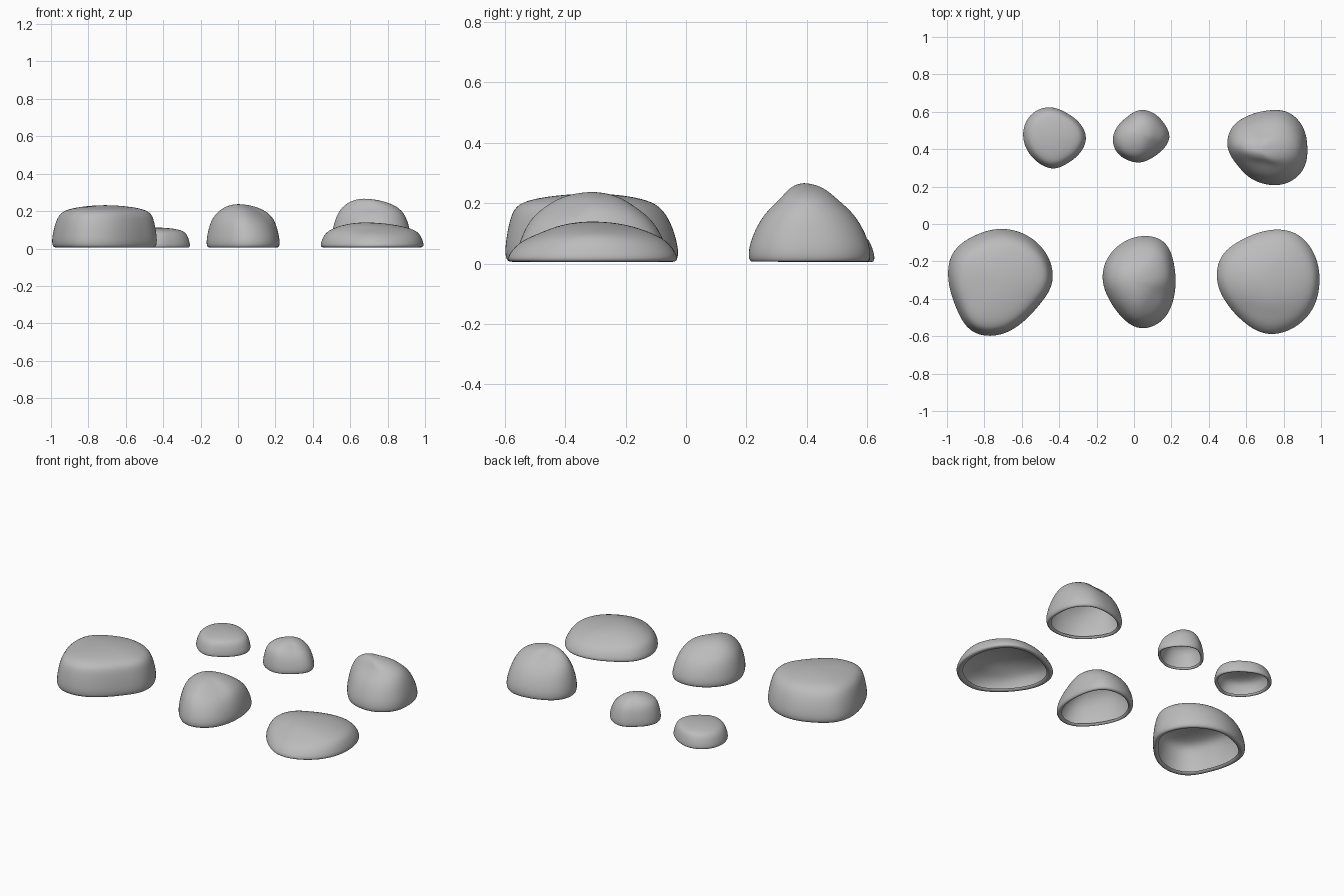
import bpy, math
from mathutils import Vector

cube = bpy.data.objects.get("Cube")
if cube:
    bpy.data.objects.remove(cube, do_unlink=True)

stone = bpy.data.materials.new("stone grey")
stone.use_nodes = True
grey = (0.5, 0.5, 0.5, 1)
stone.diffuse_color = grey
stone.node_tree.nodes["Principled BSDF"].inputs["Base Color"].default_value = grey

STEPS = 24


def smooth_ring(values):
    """Resample values around a closed ring with a Catmull-Rom spline."""
    count, out = len(values), []
    for k in range(STEPS):
        i, t = divmod(k * count / STEPS, 1)
        a, b, c, d = (values[(int(i) + j) % count] for j in (-1, 0, 1, 2))
        out.append(b + t / 2 * (c - a + t * (2*a - 5*b + 4*c - d + t * (3*(b - c) + d - a))))
    return out


# wall rows: blend from footprint to shoulder, fraction of shoulder height
WALL = [(0.0, 0.16), (0.12, 0.42), (0.46, 0.77), (1.0, 1.0)]
# cap rows: share of shoulder size, rise toward the peak
CAP = [(0.68, 0.6), (0.34, 0.9)]


def make_rock(name, centre, footprint, shoulder, shoulder_z, peak):
    """Hollow stone: rolled rim, wall up to a shoulder, cap up to a peak."""
    radii = [r / 100 for r in smooth_ring(footprint)]
    share = [s / 100 for s in smooth_ring(shoulder)]
    rings = []

    def add_ring(scale, z, shift=0.0):
        ring = []
        for k in range(STEPS):
            a = math.tau * k / STEPS
            r = radii[k] * scale(share[k])
            ring.append(Vector((centre[0] + r * math.cos(a) + peak[0] * shift,
                                centre[1] + r * math.sin(a) + peak[1] * shift, z)))
        rings.append(ring)

    # rim rolled inward around the open underside
    add_ring(lambda s: 0.86, 0.016)
    add_ring(lambda s: 0.9, 0.006)
    add_ring(lambda s: 0.97, 0.005)
    for blend, h in WALL:
        add_ring(lambda s: 1 + (s - 1) * blend, shoulder_z * h)
    for size, rise in CAP:
        add_ring(lambda s: s * size, shoulder_z + (peak[2] - shoulder_z) * rise, 1 - size)

    verts = [v for ring in rings for v in ring]
    verts.append(Vector((centre[0] + peak[0], centre[1] + peak[1], peak[2])))
    faces = []
    for j in range(len(rings)):
        for k in range(STEPS):
            a, b = j * STEPS + k, j * STEPS + (k + 1) % STEPS
            if j < len(rings) - 1:
                faces.append((a, b, b + STEPS, a + STEPS))
            else:
                faces.append((a, b, len(verts) - 1))

    mesh = bpy.data.meshes.new(name)
    mesh.from_pydata(verts, [], faces)
    mesh.materials.append(stone)
    mesh.shade_smooth()
    rock = bpy.data.objects.new(name, mesh)
    bpy.context.collection.objects.link(rock)
    rock.modifiers.new("soften", "SUBSURF").levels = 2
    rock.modifiers["soften"].render_levels = 2


# footprint radii and shoulder percentages run anticlockwise from +x
make_rock("broad_block_rock", (-0.71, -0.31),
          [28, 29, 29, 29, 29, 31, 28.5, 28, 31.5, 28.5, 24.5, 24],
          [87, 84, 78, 74, 74, 78, 82, 84, 86, 86, 86, 87], 0.2, (0, 0, 0.232))
make_rock("middle_wedge_rock", (0.03, -0.31),
          [19.5, 21.3, 26, 25, 23, 21.5, 20, 19, 21, 25.5, 24.5, 21],
          [72, 72, 62, 58, 64, 72, 76, 76, 72, 66, 54, 56], 0.185, (-0.03, 0, 0.238))
make_rock("flat_rock", (0.71, -0.31),
          [28.6, 30, 31, 28, 26.5, 28.5, 27, 24.5, 25, 28.5, 29, 29],
          [84, 78, 72, 70, 72, 78, 82, 78, 68, 62, 66, 76], 0.1, (-0.03, 0, 0.14))
make_rock("ridge_rock", (0.71, 0.41),
          [22, 22.7, 22.5, 20, 20, 22, 21.5, 18.7, 19, 20.3, 22.6, 23.4],
          [73, 60, 46, 40, 46, 62, 77, 64, 48, 43, 50, 64], 0.215, (-0.04, -0.02, 0.267))
make_rock("small_wedge_rock", (0.03, 0.46),
          [16.5, 15.5, 15.5, 15.3, 13.2, 13.5, 14.6, 14.7, 13.7, 13.4, 12.8, 13.8],
          [56, 66, 72, 74, 76, 78, 78, 78, 76, 70, 62, 54], 0.135, (0, 0.02, 0.172))
make_rock("small_pebble_rock", (-0.43, 0.46),
          [17.8, 16.3, 15.2, 16.5, 17.6, 17.4, 16.5, 15.7, 15.8, 16.8, 15.6, 16.5],
          [80, 82, 82, 80, 78, 78, 78, 78, 78, 78, 80, 80], 0.094, (0, 0, 0.112))
